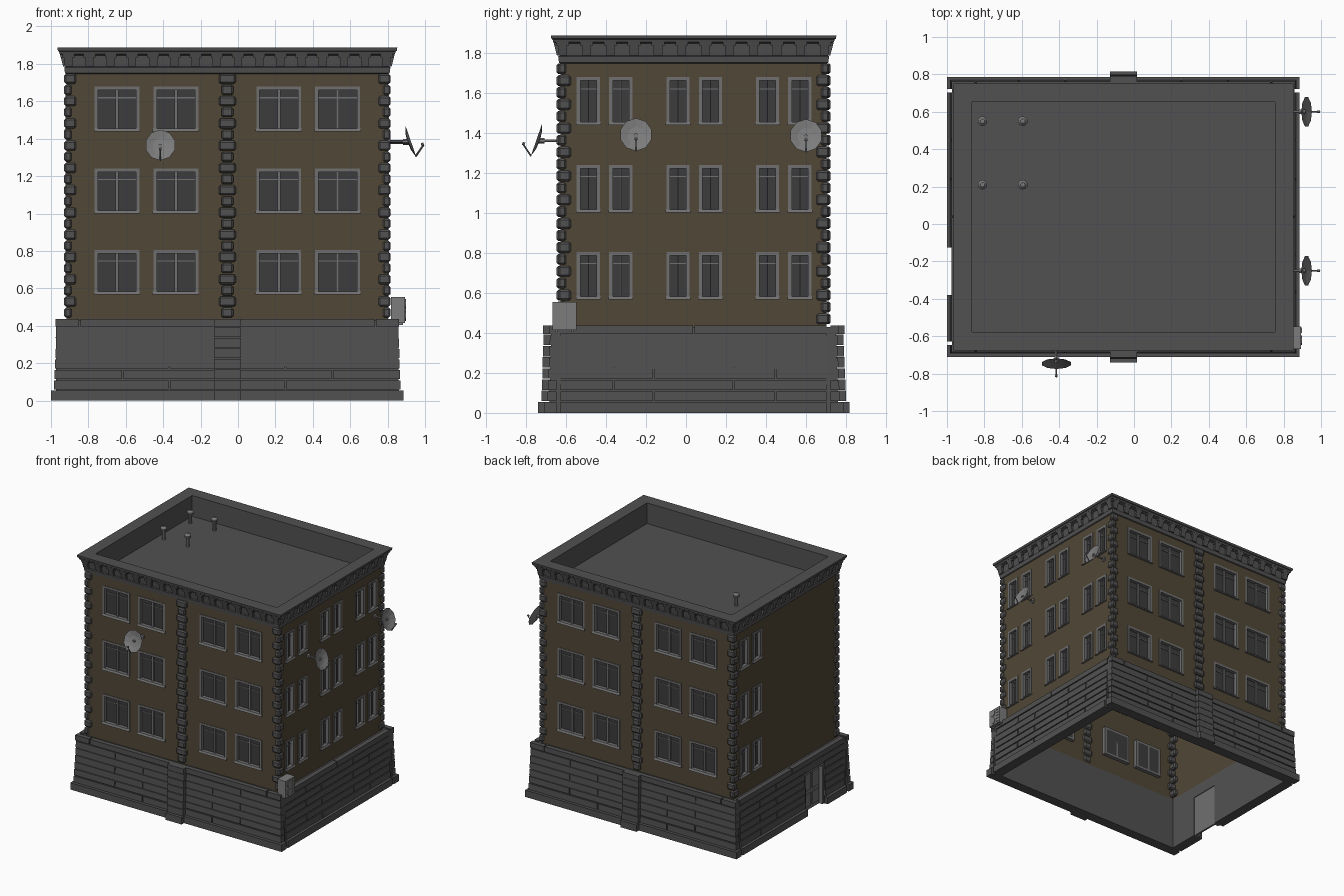
import bpy, bmesh, math
from mathutils import Vector

if "Cube" in bpy.data.objects:
    bpy.data.objects.remove(bpy.data.objects["Cube"])

CX, CY, HX, HY = -0.057, 0.038, 0.86, 0.665      # wall centre and half sizes
# side: outward normal, tangent, wall half depth, wall half length
SIDES = {"front": ((0, -1), (1, 0), HY, HX), "back": ((0, 1), (1, 0), HY, HX),
         "right": ((1, 0), (0, 1), HX, HY), "left": ((-1, 0), (0, 1), HX, HY)}


def material(name, *c):
    m = bpy.data.materials.new(name)
    m.diffuse_color = (*c, 1)
    m.use_nodes = True
    m.node_tree.nodes["Principled BSDF"].inputs["Base Color"].default_value = m.diffuse_color
    return m


STONE = material("stone", .085, .083, .085)
PLASTER = material("plaster", .082, .063, .037)
FRAME = material("frame", .16, .16, .16)
GLASS = material("glass", .045, .045, .047)
METAL = material("metal", .2, .2, .2)


def P(s, u, d, z):
    """Point on a side: u along the wall, d outward from it, z up."""
    n, t, h, _ = SIDES[s]
    return Vector((CX + n[0] * (h + d) + t[0] * u, CY + n[1] * (h + d) + t[1] * u, z))


def box(bm, s, u0, u1, d0, d1, z0, z1, top=None):
    """Box on a side; top is the outer depth at its upper edge."""
    e = d1 if top is None else top
    v = [bm.verts.new(P(s, u, d, z)) for u in (u0, u1)
         for d, z in ((d0, z0), (d1, z0), (e, z1), (d0, z1))]
    bm.faces.new(v[:4])
    bm.faces.new(v[4:][::-1])
    for i in range(4):
        j = (i + 1) % 4
        bm.faces.new((v[i], v[j], v[j + 4], v[i + 4]))


def strut(bm, p, q, r, r2=None, n=6):
    d = q - p
    m = d.to_track_quat('Z', 'Y').to_matrix().to_4x4()
    m.translation = (p + q) / 2
    bmesh.ops.create_cone(bm, cap_ends=True, segments=n, radius1=r,
                          radius2=r if r2 is None else r2, depth=d.length, matrix=m)


def finish(name, bm, mat, bevel=0):
    bmesh.ops.recalc_face_normals(bm, faces=bm.faces)
    me = bpy.data.meshes.new(name)
    bm.to_mesh(me)
    bm.free()
    me.materials.append(mat)
    ob = bpy.data.objects.new(name, me)
    bpy.context.collection.objects.link(ob)
    if bevel:
        b = ob.modifiers.new("bevel", 'BEVEL')
        b.width, b.segments = bevel, 1
    return ob


# Window layout: u ranges per side and z ranges per floor
FLOORS = [(.57, .805), (1.005, 1.24), (1.443, 1.678)]
wide = [(c - .12, c + .12) for c in (-.59, -.275, .275, .59)]
slim = [(g + o - .058, g + o + .058) for g in (-.445, .003, .45) for o in (-.081, .081)]
WINDOWS = {"front": wide, "back": wide, "right": slim, "left": slim[4:]}
Z0, Z1 = .43, 1.76

# Plastered walls with window openings
bm = bmesh.new()
for s, wins in WINDOWS.items():
    hl = SIDES[s][3]
    us = sorted([-hl, hl] + [u for w in wins for u in w])
    zs = sorted([Z0, Z1] + [z for f in FLOORS for z in f])
    for i in range(len(us) - 1):
        for j in range(len(zs) - 1):
            if i % 2 and j % 2:
                continue
            bm.faces.new([bm.verts.new(P(s, u, 0, z)) for u, z in (
                (us[i], zs[j]), (us[i + 1], zs[j]), (us[i + 1], zs[j + 1]), (us[i], zs[j + 1]))])
bmesh.ops.remove_doubles(bm, verts=bm.verts, dist=1e-4)
finish("walls", bm, PLASTER)

# Window frames, sills and panes
fr, gl = bmesh.new(), bmesh.new()
for s, wins in WINDOWS.items():
    for u0, u1 in wins:
        w = .018
        for a, b in FLOORS:
            box(fr, s, u0, u0 + w, -.03, .004, a, b)
            box(fr, s, u1 - w, u1, -.03, .004, a, b)
            box(fr, s, u0 + w, u1 - w, -.03, .004, b - w, b)
            box(fr, s, u0 - .004, u1 + .004, -.03, .014, a - .004, a + .012, .006)
            m, h = (u0 + u1) / 2, .008 if u1 - u0 > .2 else .003
            box(fr, s, m - h, m + h, -.03, -.012, a + .012, b - w)
            box(fr, s, u0 + w, u1 - w, -.026, -.018, b - .062, b - .056)
            box(gl, s, u0 + w, u1 - w, -.03, -.023, a + .012, b - w)
finish("window_frames", fr, FRAME)
finish("window_panes", gl, GLASS)

# Corner stones and middle stone columns, alternating long and short
bm = bmesh.new()
N = 22
step = (1.75 - .44) / N
for i in range(N):
    a, b = .44 + i * step + .003, .44 + (i + 1) * step - .003
    lx, ly = (.052, .028) if i % 2 else (.028, .052)
    for sx in (-1, 1):
        for sy in (-1, 1):
            s = "front" if sy < 0 else "back"
            u = sorted((sx * (HX + .012), sx * (HX - lx)))
            box(bm, s, u[0], u[1], -ly, .012, a, b)
    for s in ("front", "back"):
        w = .045 if i % 2 else .032
        box(bm, s, -w, w, -.01, .02, a, b)
finish("quoin_stones", bm, STONE, .009)

# Base: grooved courses of long blocks, slightly battered, with a door gap on the left
D0, D1, DTOP = -.413, -.168, .335
rows = [(0, .055)] + [(.055 + .056 * i, .111 + .056 * i) for i in range(6)] + [(.391, .437)]
co, bl = bmesh.new(), bmesh.new()
for s, (_, _, _, hl) in SIDES.items():
    long = s in ("front", "back")
    for r, (a, b) in enumerate(rows):
        last, door = r == 7, s == "left" and b < DTOP + .02
        d = .083 if r == 0 else .058 if last else .068 - .0022 * r
        end = hl + d if long else hl
        if r == 0:
            joints = []
        elif last:
            joints = [-.79, .79] if long else [0]
        elif long:
            joints = [-.31, .31] if r % 2 else [-.56, .56]
        else:
            joints = [-.2, .41] if r % 2 else [-.4, .2]
        cuts = [-end] + joints + [end]
        g = .004
        for u0, u1 in zip(cuts, cuts[1:]):
            spans = [(u0, u1)]
            if door:
                spans = [(u0, min(u1, D0)), (max(u0, D1), u1)]
            for p, q in spans:
                if q - p > .01:
                    box(bl, s, p + (g if p != -end else 0), q - (g if q != end else 0), .02, d,
                        a + (g if r else 0), b - (0 if last or not r else g),
                        d if last or not r else d - .002)
        if long:        # projecting pier under the middle stone column
            box(bl, s, -.072, .072, .02, d + .03, a + (g if r else 0), b)
    e = hl + (.055 if long else 0)
    for p, q, z in ([(-e, D0, 0), (D0, D1, DTOP), (D1, e, 0)] if s == "left" else [(-e, e, 0)]):
        box(co, s, p, q, 0, .058, z, .43, .046)
finish("base_core", co, STONE)
finish("base_blocks", bl, STONE)

# Entrance door with frame and raised panels
bm = bmesh.new()
box(bm, "left", D0, D1, .005, .02, 0, DTOP)
for u in (D0, D1 - .018):
    box(bm, "left", u, u + .018, .02, .05, 0, DTOP)
box(bm, "left", D0, D1, .02, .05, DTOP - .02, DTOP)
for u in (D0 + .03, (D0 + D1) / 2 + .01):
    for a, b in ((.03, .13), (.16, .29)):
        box(bm, "left", u, u + .08, .02, .027, a, b)
finish("entrance_door", bm, FRAME)

# Cornice and parapet: profile of (offset from wall, height) swept round the building
prof = [(-.002, 1.745), (.008, 1.75), (.012, 1.782), (.004, 1.786), (.012, 1.845), (.036, 1.853),
        (.04, 1.866), (.046, 1.87), (.049, 1.887), (-.05, 1.887), (-.05, 1.72)]
bm = bmesh.new()
rings = [[bm.verts.new((CX + sx * (HX + d), CY + sy * (HY + d), z))
          for sx, sy in ((-1, -1), (1, -1), (1, 1), (-1, 1))] for d, z in prof]
for a, b in zip(rings, rings[1:]):
    for i in range(4):
        j = (i + 1) % 4
        bm.faces.new((a[i], a[j], b[j], b[i]))
bm.faces.new(rings[-1])
finish("cornice_and_roof", bm, STONE)

# Brackets under the cornice, each with a wider head
bm = bmesh.new()
for s, (_, _, _, hl) in SIDES.items():
    n = round(2 * hl / .117)
    for i in range(n + 1):
        u = -hl + .01 + i * (2 * hl - .02) / n
        box(bm, s, u - .022, u + .022, 0, .018, 1.786, 1.856, .036)
        box(bm, s, u - .032, u + .032, 0, .03, 1.835, 1.856, .036)
finish("cornice_brackets", bm, STONE)

# Roof vents
bm = bmesh.new()
for x in (-.81, -.595):
    for y in (.21, .55):
        v = lambda z: Vector((x, y, z))
        strut(bm, v(1.72), v(1.80), .014, n=10)
        strut(bm, v(1.795), v(1.81), .026, n=10)
        strut(bm, v(1.81), v(1.825), .026, .012, n=10)
finish("roof_vents", bm, METAL)

# Satellite dishes: faceted bowl tilted upward, wall bracket and receiver arm
T = math.radians(19)
for k, (s, u, z) in enumerate((("front", -.358, 1.365), ("right", -.288, 1.39), ("right", .562, 1.385))):
    bm = bmesh.new()

    def at(a, b, h):
        return P(s, u + a, .117 + h * math.cos(T) - b * math.sin(T),
                 z + h * math.sin(T) + b * math.cos(T))
    hub, prev = bm.verts.new(at(0, 0, -.014)), None
    for r, h in ((.045, -.01), (.087, .003)):
        ring = [bm.verts.new(at(r * .94 * math.cos(t), r * math.sin(t), h))
                for t in [math.tau * (i + .5) / 10 for i in range(10)]]
        for i in range(10):
            j = (i + 1) % 10
            bm.faces.new((ring[i], ring[j], prev[j], prev[i]) if prev else (ring[i], ring[j], hub))
        prev = ring
    strut(bm, P(s, u, -.01, z - .005), P(s, u, .115, z - .005), .007)
    strut(bm, P(s, u, .08, z - .005), P(s, u, .11, z - .005), .013)
    strut(bm, P(s, u, 0, z - .005), P(s, u, .012, z - .005), .02)
    tip = P(s, u, .19, z - .018)
    strut(bm, at(0, -.087, .002), tip, .004)
    strut(bm, tip, P(s, u, .178, z - .022), .008)
    finish(f"satellite_dish_{k + 1}", bm, METAL)

# Air conditioner on the front right corner
bm = bmesh.new()
box(bm, "right", -.705, -.585, .015, .09, .415, .553)
for u in (-.69, -.61):
    box(bm, "right", u, u + .01, 0, .08, .405, .415)
for zc in (.452, .517):
    strut(bm, P("right", -.66, .088, zc), P("right", -.66, .095, zc), .026, n=12)
for i in range(5):
    z = .43 + i * .025
    box(bm, "right", -.622, -.592, .09, .094, z, z + .012)
finish("air_conditioner", bm, METAL)
